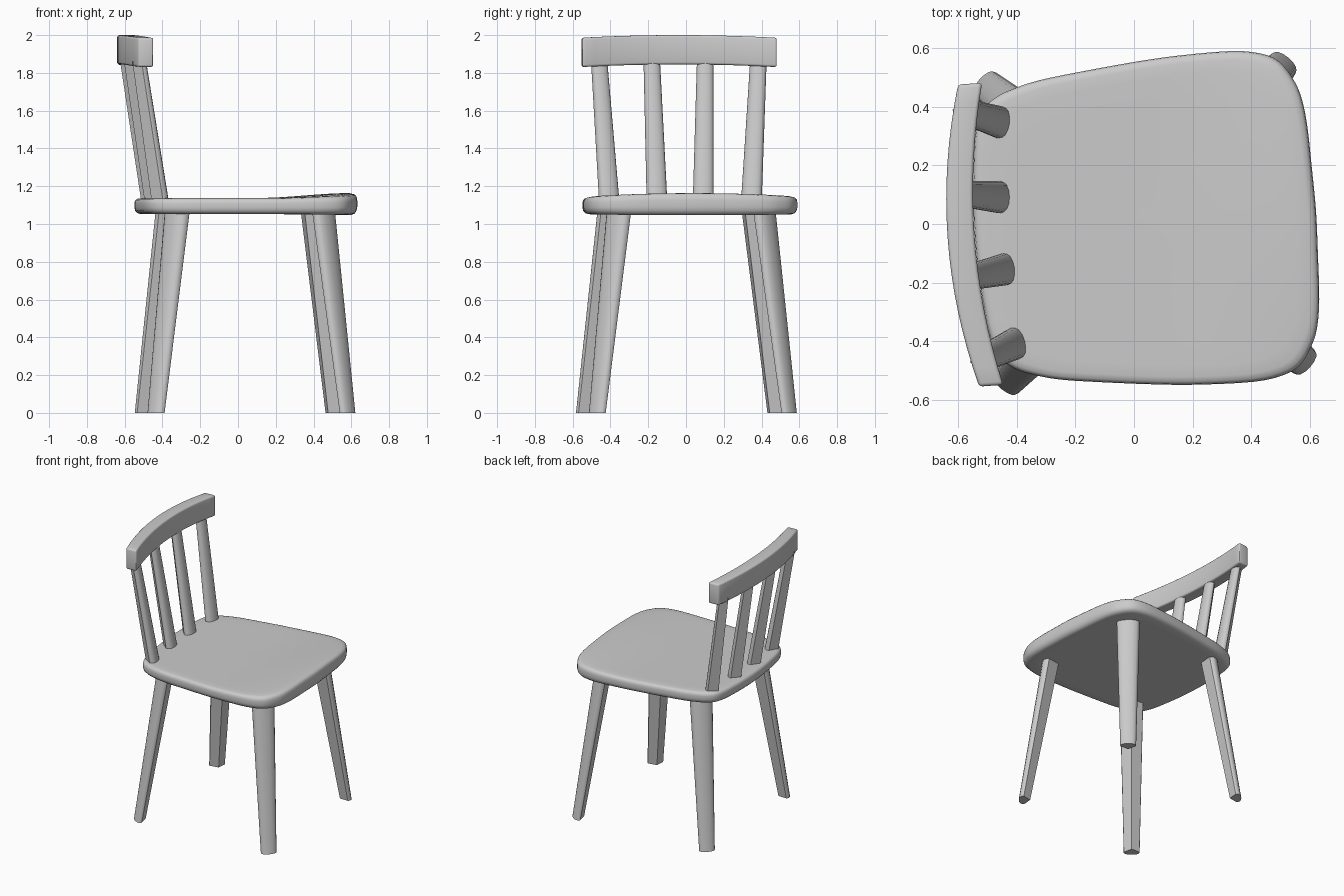
import bpy, bmesh, math
from mathutils import Matrix, Vector

if "Cube" in bpy.data.objects:
    bpy.data.objects.remove(bpy.data.objects["Cube"])

YAW = Matrix.Rotation(math.radians(4), 4, 'Z')  # whole chair is turned slightly


def finish(name, bm, angle=35):
    bmesh.ops.recalc_face_normals(bm, faces=bm.faces)
    bm.transform(YAW)
    me = bpy.data.meshes.new(name)
    bm.to_mesh(me)
    bm.free()
    me.shade_smooth()
    me.set_sharp_from_angle(angle=math.radians(angle))
    ob = bpy.data.objects.new(name, me)
    bpy.context.collection.objects.link(ob)
    return ob


def loft(rings):
    bm = bmesh.new()
    loops = [[bm.verts.new(p) for p in ring] for ring in rings]
    for a, b in zip(loops, loops[1:]):
        n = len(a)
        for i in range(n):
            bm.faces.new((a[i], a[(i + 1) % n], b[(i + 1) % n], b[i]))
    bm.faces.new(loops[0])
    bm.faces.new(loops[-1])
    return bm


def smooth_loop(pts, steps=3):
    """Closed Catmull-Rom through the points."""
    out, n = [], len(pts)
    for i in range(n):
        p0, p1, p2, p3 = (Vector(pts[(i + k) % n]) for k in (-1, 0, 1, 2))
        for s in range(steps):
            t = s / steps
            out.append(0.5 * (2 * p1 + (p2 - p0) * t + (2 * p0 - 5 * p1 + 4 * p2 - p3) * t * t
                              + (3 * p1 - p0 - 3 * p2 + p3) * t ** 3))
    return out


# Seat: half outline mirrored, lofted through rounded-edge rings, front lip raised
half = [(.622, 0), (.618, .15), (.612, .3), (.597, .40), (.57, .465), (.53, .52), (.47, .55),
        (.37, .565), (.19, .562), (.04, .551), (-.15, .53), (-.29, .511), (-.38, .488),
        (-.44, .463), (-.49, .42), (-.518, .34), (-.532, .23), (-.541, .12), (-.544, 0)]
outline = smooth_loop(half + [(x, -y) for x, y in half[-2:0:-1]])
profile = [(.3, 0), (.6, 0), (.85, 0), (.945, 0), (.975, .06), (.993, .2), (1, .38), (1, .68),
           (.995, .85), (.98, .95), (.95, .99), (.88, 1), (.75, 1), (.6, 1), (.45, 1), (.3, 1), (.1, 1)]


def seat_point(p, k, h):
    x, y = .04 + (p.x - .04) * k, p.y * k
    t = min(max((x - .1) / .5, 0), 1)
    lip = t * t * (3 - 2 * t) * (1 - (y / .6) ** 2 * .7)
    low, high = 1.053 - .006 * lip, 1.137 + .027 * lip
    return (x, y, low + (high - low) * h)


finish("seat", loft([[seat_point(p, k, h) for p in outline] for k, h in profile]), 50)


# Legs and spindles: tapered half-round bars with a ridge on one side
corner = [(.054, -.003), (.055, .006), (.05, .018), (.041, .026), (.022, .032)]
section = [(0, -.045)] + corner + [(0, .034)] + [(-t, r) for t, r in corner[::-1]]


def bar(name, low, high, s_low, s_high, facing, depth=1):
    r = Vector((facing[0], facing[1], 0)).normalized()
    t = Vector((-r.y, r.x, 0))
    finish(name, loft([[Vector(c) + t * a * s + r * b * s * depth for a, b in section]
                       for c, s in ((low, s_low), (high, s_high))]))


for side, s in (("left", 1), ("right", -1)):
    for name, foot, top in (("front_leg", (.542, .505), (.421, .380)),
                            ("rear_leg", (-.467, .506), (-.344, .380))):
        bar(f"{name}_{side}", (foot[0], foot[1] * s, 0), (top[0], top[1] * s, 1.07), .97, 1.42,
            (foot[0] - top[0], (foot[1] - top[1]) * s))
    for name, base, top in (("outer_spindle", (-.435, .378), (-.55, .423)),
                            ("inner_spindle", (-.453, .123), (-.574, .142))):
        bar(f"{name}_{side}", (base[0], base[1] * s, 1.12), (top[0], top[1] * s, 1.86), 1.0, .8,
            (1, -.2 * s * base[1] / .378), 1.15)

# Top rail: curved bar with softened edges
rings = []
for i in range(17):
    u = -1 + i / 8
    y, dz = .516 * u, -.014 * u * u
    back, front = -.637 + .072 * u * u, -.545 + .062 * u * u
    rings.append([(back, y, 1.845 + dz), (front, y, 1.845 + dz), (front, y, 2 + dz), (back, y, 2 + dz)])
bm = loft(rings)
bmesh.ops.recalc_face_normals(bm, faces=bm.faces)
edges = [e for e in bm.edges if e.calc_face_angle(0) > math.radians(40)]
bmesh.ops.bevel(bm, geom=edges, offset=.012, segments=3, profile=.5, affect='EDGES')
finish("top_rail", bm)
